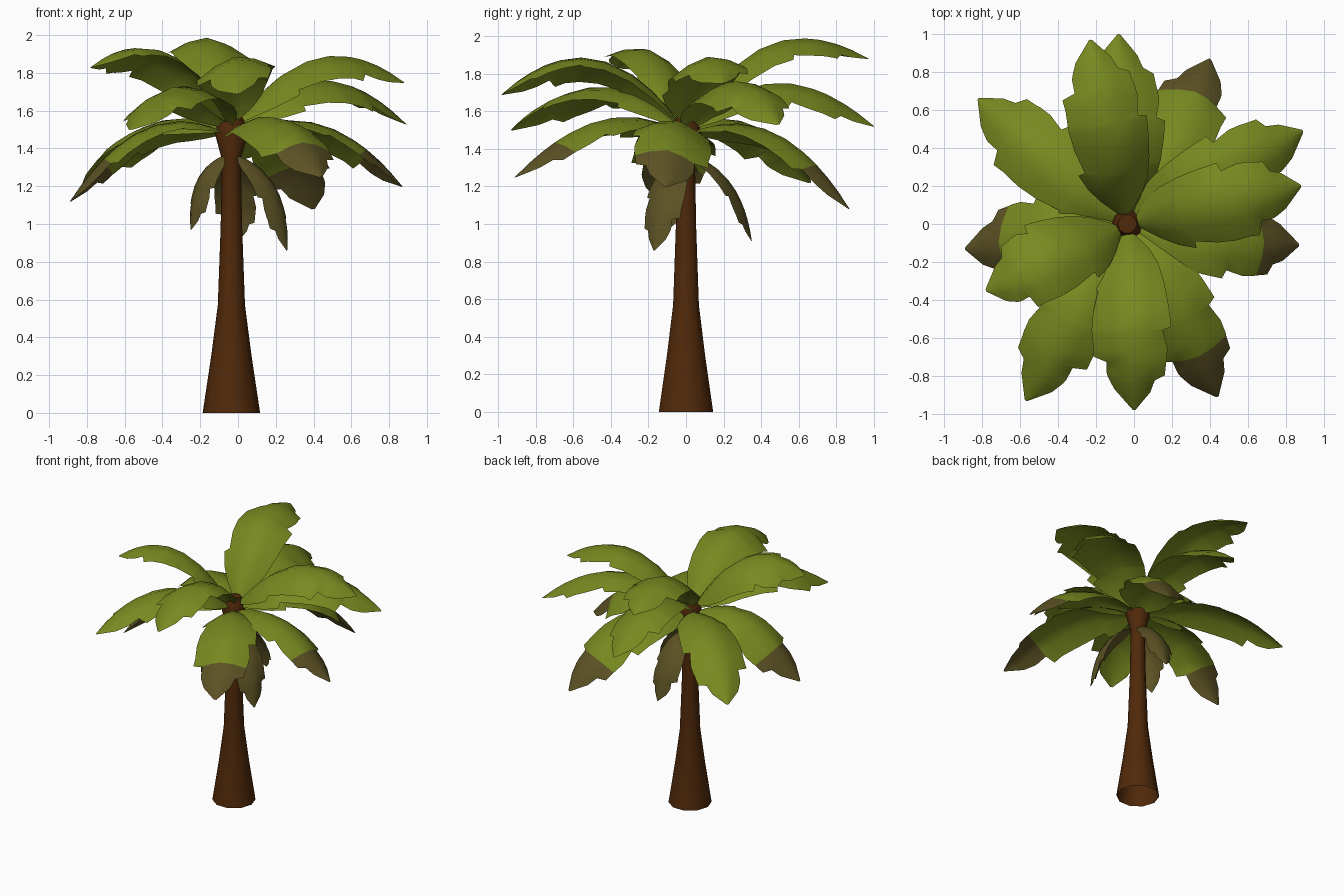
import bpy, bmesh, math
from mathutils import Vector

if "Cube" in bpy.data.objects:
    bpy.data.objects.remove(bpy.data.objects["Cube"])


def material(name, rgb):
    m = bpy.data.materials.new(name)
    m.diffuse_color = (*rgb, 1)
    m.use_nodes = True
    m.node_tree.nodes["Principled BSDF"].inputs["Base Color"].default_value = m.diffuse_color
    return m


BARK = material("bark_brown", (0.08, 0.022, 0.003))
GREEN = material("leaf_green", (0.185, 0.25, 0.014))
DRY = material("dry_leaf_brown", (0.108, 0.085, 0.018))
CX = -0.035  # trunk axis


def finish(bm, name, mats, angle):
    me = bpy.data.meshes.new(name)
    bm.to_mesh(me)
    bm.free()
    for m in mats:
        me.materials.append(m)
    ob = bpy.data.objects.new(name, me)
    bpy.context.collection.objects.link(ob)
    bpy.ops.object.select_all(action='DESELECT')
    ob.select_set(True)
    bpy.context.view_layer.objects.active = ob
    bpy.ops.object.shade_smooth_by_angle(angle=math.radians(angle))
    return ob


# Trunk: flared base, open underneath, swollen crown
PROFILE = [(0.152, 0), (0.107, 0.3), (0.072, 0.57), (0.057, 0.98), (0.05, 1.34),
           (0.085, 1.47), (0.075, 1.53), (0.05, 1.58)]
SIDES = 10
bm = bmesh.new()
rings = [[bm.verts.new((CX + r * math.cos(2 * math.pi * i / SIDES),
                        r * math.sin(2 * math.pi * i / SIDES), z)) for i in range(SIDES)]
         for r, z in PROFILE]
for a, b in zip(rings, rings[1:]):
    for i in range(SIDES):
        j = (i + 1) % SIDES
        bm.faces.new((a[i], a[j], b[j], b[i]))
bm.faces.new(rings[-1])
finish(bm, "trunk", [BARK], 40)

# Frond outline: (position along the rib, left half width, right half width), with torn notches
OUTLINE = [(0, .04, .04), (.07, .11, .11), (.15, .165, .155), (.25, .2, .18), (.27, .165, .185),
           (.42, .195, .205), (.55, .205, .215), (.57, .205, .17), (.68, .2, .19),
           (.75, .205, .185), (.77, .135, .18), (.84, .135, .17), (.86, .13, .115),
           (.92, .1, .09), (1, .008, .008)]


def frond(name, base, mid, tip, roll=0.0, width=1.0, flip=False, dry_from=2.0):
    """Arched leaf through base, mid and tip; edges droop from the rib, roll lifts the left edge."""
    p0, pm, p2 = Vector(base), Vector(mid), Vector(tip)
    p1 = 2 * pm - (p0 + p2) / 2
    flat = Vector((p2.x - p0.x, p2.y - p0.y, 0)).normalized()
    side = Vector((-flat.y, flat.x, 0))
    bm = bmesh.new()
    rows = []
    for t, wl, wr in OUTLINE:
        if flip:
            wl, wr = wr, wl
        p = (1 - t) ** 2 * p0 + 2 * t * (1 - t) * p1 + t * t * p2
        tan = ((1 - t) * (p1 - p0) + t * (p2 - p1)).normalized()
        up = tan.cross(side).normalized()
        row = []
        for k, drop in ((-1, .43), (-.5, .14), (0, 0), (.5, .14), (1, .43)):
            w = (wl if k > 0 else wr) * width
            row.append(bm.verts.new(p + side * k * w + up * (k * roll - drop) * w))
        rows.append((t, row))
    for (ta, a), (tb, b) in zip(rows, rows[1:]):
        for i in range(4):
            f = bm.faces.new((a[i + 1], a[i], b[i], b[i + 1]))
            f.material_index = int((ta + tb) / 2 > dry_from)
    bm.normal_update()
    if sum(f.normal.z for f in bm.faces) < 0:
        bmesh.ops.reverse_faces(bm, faces=bm.faces[:])
    finish(bm, name, [GREEN, DRY], 50)


def tier(name, base_z, leaves, **kw):
    for n, (mid, tip, roll) in enumerate(leaves):
        d = Vector((tip[0] - CX, tip[1], 0)).normalized() * 0.05
        frond(f"{name}_{n + 1}", (CX + d.x, d.y, base_z), mid, tip, roll, flip=n % 2 == 1, **kw)


# Upper green fronds
tier("upper_frond", 1.56, [
    ((-.13, .46, 1.96), (-.23, .97, 1.88), .05),
    ((-.02, -.5, 1.88), (0, -.98, 1.69), .2),
    ((-.42, -.17, 1.91), (-.78, -.35, 1.83), .25),
    ((.43, .1, 1.88), (.88, .2, 1.75), .15)])
# Middle green fronds
tier("middle_frond", 1.53, [
    ((-.05, .5, 1.75), (-.08, 1.0, 1.52), .15),
    ((.44, .25, 1.76), (.89, .49, 1.53), .15),
    ((-.31, -.46, 1.73), (-.57, -.93, 1.5), .1)])
# Low green frond
tier("low_green_frond", 1.5, [((-.46, .34, 1.53), (-.82, .66, 1.22), 0)])
# Lower fronds with dry tips
tier("lower_frond", 1.49, [
    ((-.5, -.06, 1.5), (-.89, -.13, 1.12), .2),
    ((.22, .48, 1.48), (.4, .87, 1.08), -.2),
    ((.46, -.07, 1.52), (.87, -.11, 1.2), -.25),
    ((.22, -.46, 1.55), (.44, -.91, 1.25), .1)], dry_from=.8)
# Dead hanging fronds
tier("dead_frond", 1.36, [
    ((.19, -.12, 1.19), (.26, -.17, .86), 0),
    ((-.21, -.07, 1.23), (-.25, -.1, .97), 0),
    ((-.01, .25, 1.2), (0, .35, .91), 0)], width=.55, dry_from=-1)
